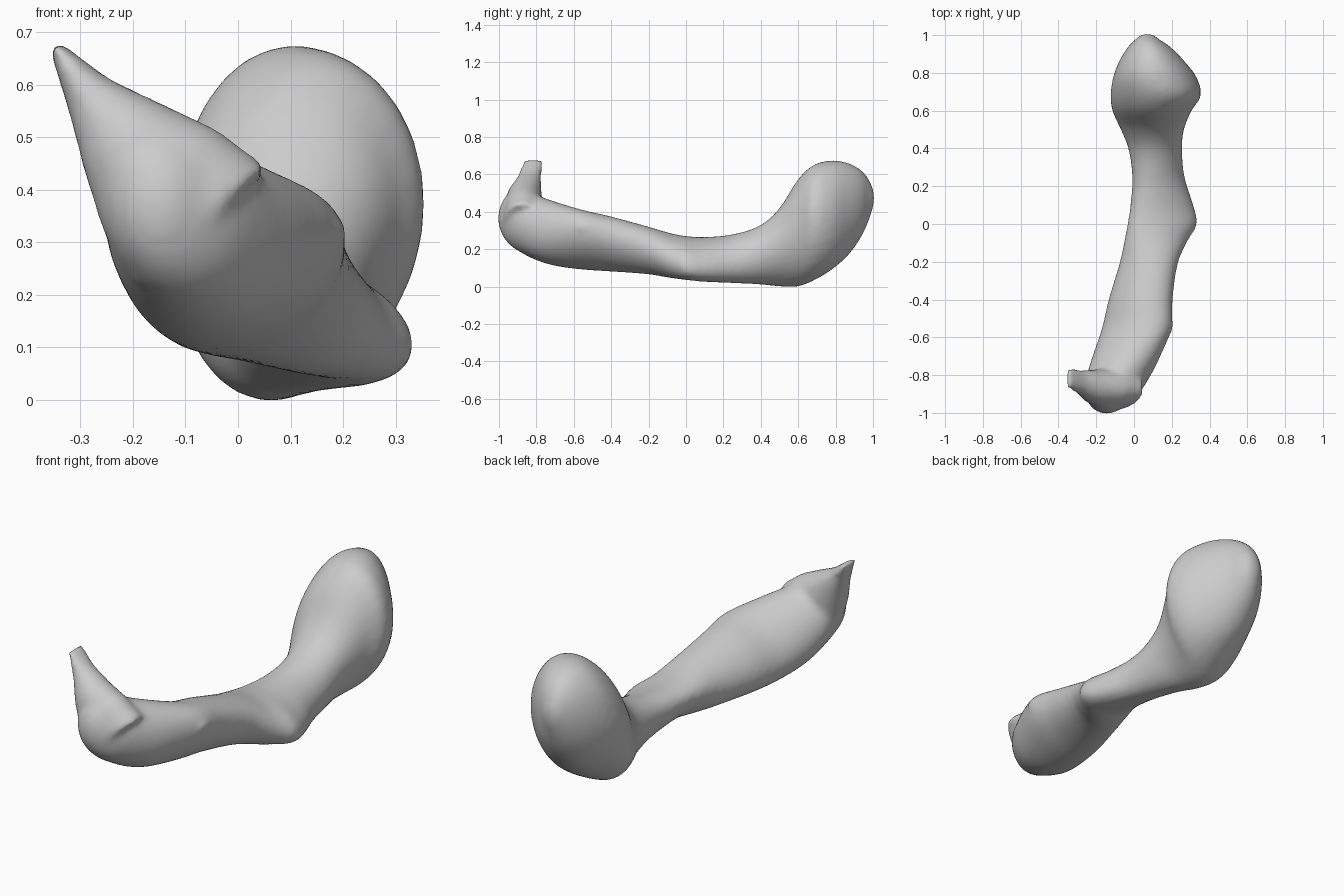
import bpy, bmesh, math
from mathutils import Vector

cube = bpy.data.objects.get("Cube")
if cube:
    bpy.data.objects.remove(cube)

SIDES = 28
STEPS = 4

bone_grey = bpy.data.materials.new("bone grey")
bone_grey.use_nodes = True
bone_grey.diffuse_color = (0.6, 0.6, 0.6, 1)
bone_grey.node_tree.nodes["Principled BSDF"].inputs["Base Color"].default_value = (0.6, 0.6, 0.6, 1)


def loft(bm, rings):
    """Skin a list of point rings and cap both ends."""
    loops = [[bm.verts.new(p) for p in ring] for ring in rings]
    for a, b in zip(loops, loops[1:]):
        for i in range(SIDES):
            j = (i + 1) % SIDES
            bm.faces.new((a[i], a[j], b[j], b[i]))
    bm.faces.new(loops[0][::-1])
    bm.faces.new(loops[-1])


def oval(y, x0, x1, z0, z1, lean):
    """Leaning oval that fills a box in the plane at y."""
    s = math.asin(lean)
    pts = []
    for i in range(SIDES):
        t = 2 * math.pi * i / SIDES
        pts.append(Vector(((x0 + x1) / 2 + (x1 - x0) / 2 * math.cos(t), y,
                           (z0 + z1) / 2 + (z1 - z0) / 2 * math.sin(t + s))))
    return pts


def eased(rows):
    """Add rows between the given ones along a smooth curve through them."""
    out = []
    last = len(rows) - 1
    for k in range(last):
        p, a, b, n = rows[max(k - 1, 0)], rows[k], rows[k + 1], rows[min(k + 2, last)]
        h = b[0] - a[0]
        for step in range(STEPS):
            t = step / STEPS
            row = [a[0] + h * t]
            for c in range(1, len(a)):
                m0 = (b[c] - p[c]) / (b[0] - p[0]) * h
                m1 = (n[c] - a[c]) / (n[0] - a[0]) * h
                row.append(a[c] + m0 * (t - 2 * t**2 + t**3) + m1 * (t**3 - t**2)
                           + (b[c] - a[c]) * (3 * t**2 - 2 * t**3))
            out.append(row)
    return out + [rows[-1]]


def fin_ring(centre, width, depth):
    """Oval across the direction in which the spur rises."""
    across = Vector((0.75, 0, 0.66))
    return [Vector(centre) + across * width * math.cos(a) + Vector((0, depth * math.sin(a), 0))
            for a in (2 * math.pi * i / SIDES for i in range(SIDES))]


# Shaft and head: y, x range, z range, lean
SECTIONS = [
    (-1.003, -.17, -.12, .33, .40, 0), (-.98, -.215, -.07, .27, .46, -.1),
    (-.94, -.245, -.01, .22, .50, -.1), (-.88, -.255, .04, .18, .51, -.1),
    (-.8, -.25, .09, .14, .49, -.05), (-.7, -.22, .14, .11, .455, .15),
    (-.55, -.17, .20, .09, .41, .35), (-.4, -.135, .205, .08, .375, .3),
    (-.2, -.075, .235, .065, .32, .1), (-.08, -.05, .29, .045, .285, -.25),
    (0, -.035, .335, .035, .27, -.4), (.1, -.02, .315, .025, .265, -.4),
    (.25, -.01, .268, .018, .28, -.25), (.4, -.03, .255, .01, .33, 0),
    (.5, -.07, .265, .0, .42, .15), (.6, -.115, .305, .0, .575, .15),
    (.68, -.125, .355, .03, .65, .1), (.78, -.11, .33, .09, .675, 0),
    (.87, -.075, .26, .17, .66, 0), (.94, -.03, .19, .27, .62, 0),
    (.98, .01, .13, .36, .57, 0), (1.005, .04, .10, .44, .51, 0),
]
bm = bmesh.new()
loft(bm, [oval(*s) for s in eased(SECTIONS)])

# Pointed spur at the front end
loft(bm, [fin_ring((-.07, -.87, .33), .17, .11), fin_ring((-.15, -.87, .42), .145, .105),
          fin_ring((-.22, -.862, .5), .098, .09), fin_ring((-.285, -.838, .58), .05, .064),
          fin_ring((-.35, -.815, .675), .012, .055)])

# Small nub along the side ridge
nub = bmesh.ops.create_icosphere(bm, subdivisions=2, radius=.04)
bmesh.ops.scale(bm, vec=(.8, 1.3, .7), verts=nub["verts"])
bmesh.ops.translate(bm, vec=(.178, -.54, .32), verts=nub["verts"])

bmesh.ops.recalc_face_normals(bm, faces=bm.faces)
mesh = bpy.data.meshes.new("bone")
bm.to_mesh(mesh)
bm.free()
mesh.materials.append(bone_grey)
bone = bpy.data.objects.new("bone", mesh)
bpy.context.collection.objects.link(bone)

# Fuse the parts into one smooth skin
fuse = bone.modifiers.new("fuse", 'REMESH')
fuse.mode = 'VOXEL'
fuse.voxel_size = 0.014
fuse.use_smooth_shade = True
soften = bone.modifiers.new("soften", 'SMOOTH')
soften.factor = 0.5
soften.iterations = 10
